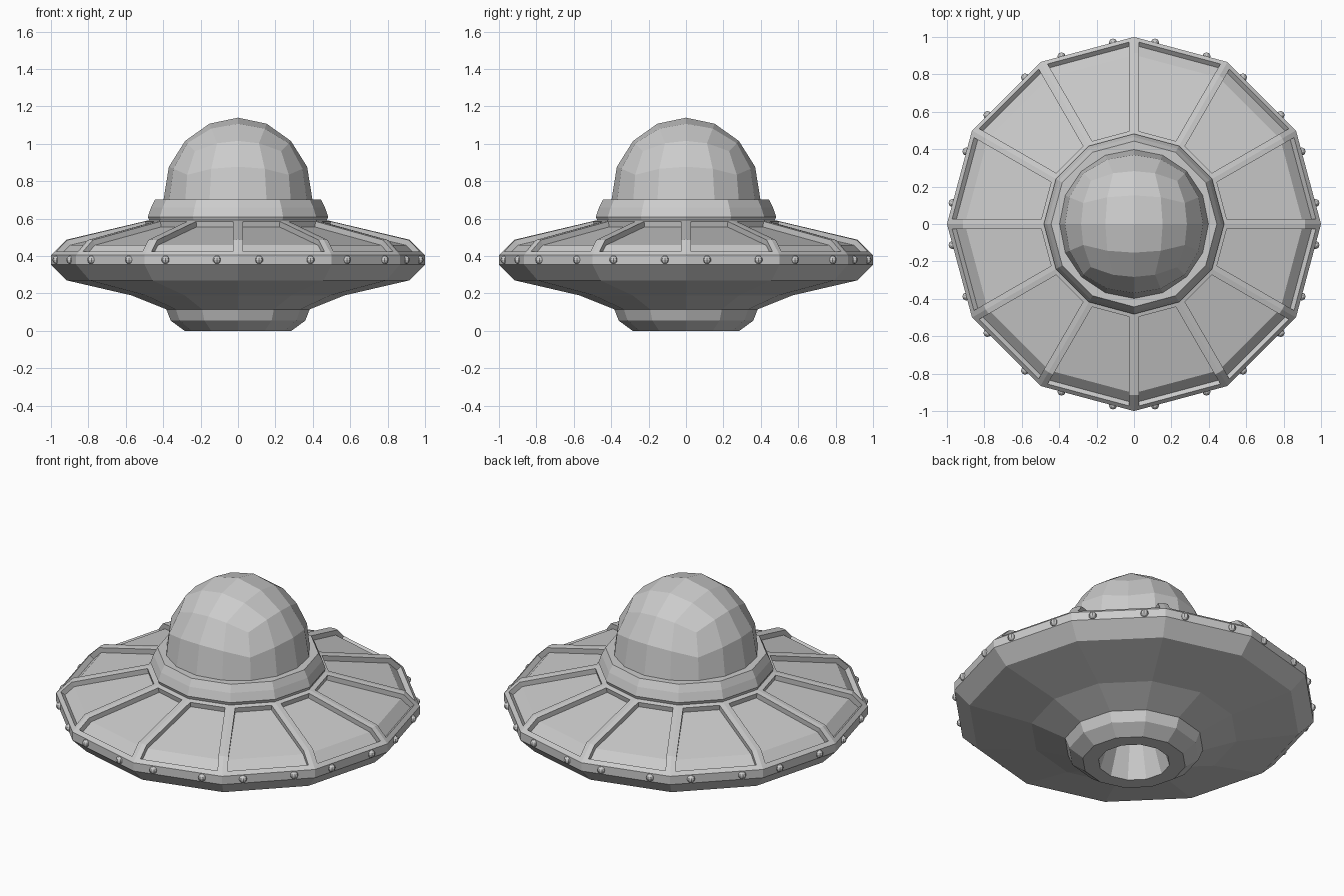
import bpy, bmesh
from math import sin, cos, tan, pi
from mathutils import Vector, Matrix

if "Cube" in bpy.data.objects:
    bpy.data.objects.remove(bpy.data.objects["Cube"])

N = 12


def finish(bm, name):
    bmesh.ops.recalc_face_normals(bm, faces=bm.faces[:])
    me = bpy.data.meshes.new(name)
    bm.to_mesh(me)
    bm.free()
    ob = bpy.data.objects.new(name, me)
    bpy.context.collection.objects.link(ob)
    return ob


def lathe(profile):
    """Twelve-sided revolve; returns the bmesh and its bands of faces."""
    bm = bmesh.new()
    rings = [[bm.verts.new((r * cos(2 * pi * i / N), r * sin(2 * pi * i / N), z))
              for i in range(N)] for r, z in profile]
    bands = []
    for a, b in zip(rings, rings[1:]):
        bands.append([bm.faces.new((a[i], a[(i + 1) % N], b[(i + 1) % N], b[i]))
                      for i in range(N)])
    return bm, rings, bands


# Saucer hull: belly well, underside, rim, top slope and collar
profile = [(0.10, 0.30), (0.197, 0.0), (0.285, 0.0), (0.36, 0.055), (0.383, 0.115),
           (0.57, 0.19), (0.915, 0.27), (1.0, 0.355), (1.0, 0.405), (0.915, 0.488),
           (0.475, 0.592), (0.482, 0.61), (0.465, 0.66), (0.443, 0.703), (0.36, 0.703)]
hull, rings, bands = lathe(profile)
hull.faces.new(rings[0])
hull.faces.new(rings[-1])
bmesh.ops.recalc_face_normals(hull, faces=hull.faces[:])
# Recessed panels wrap over the shoulder, leaving raised spokes
for lower, upper in zip(bands[8], bands[9]):
    hull.normal_update()
    bmesh.ops.inset_region(hull, faces=[lower, upper], thickness=0.028, depth=0,
                           use_even_offset=True, use_boundary=True)
    hull.normal_update()
    bmesh.ops.inset_region(hull, faces=[lower, upper], thickness=0.001, depth=-0.03,
                           use_even_offset=True, use_boundary=True)
finish(hull, "saucer_hull")

# Dome: upper half of a cube-based sphere
dome = bmesh.new()
bmesh.ops.create_cube(dome, size=2)
bmesh.ops.subdivide_edges(dome, edges=dome.edges[:], cuts=3, use_grid_fill=True)
bmesh.ops.delete(dome, geom=[v for v in dome.verts if v.co.z < -0.1], context='VERTS')
for v in dome.verts:
    d = Vector([tan(c * pi / 4) for c in v.co]).normalized()
    z = 0.69 if d.z < 0.01 else 0.715 + 0.425 * d.z
    v.co = (0.4 * d.x, 0.4 * d.y, z)
finish(dome, "dome")

# Rim lights: two beads on every side of the rim
lights = bmesh.new()
for i in range(N):
    a = Vector((cos(2 * pi * i / N), sin(2 * pi * i / N), 0.38))
    b = Vector((cos(2 * pi * (i + 1) / N), sin(2 * pi * (i + 1) / N), 0.38))
    for t in (0.225, 0.775):
        bmesh.ops.create_uvsphere(lights, u_segments=8, v_segments=6, radius=0.022,
                                  matrix=Matrix.Translation(a.lerp(b, t)))
finish(lights, "rim_lights")
